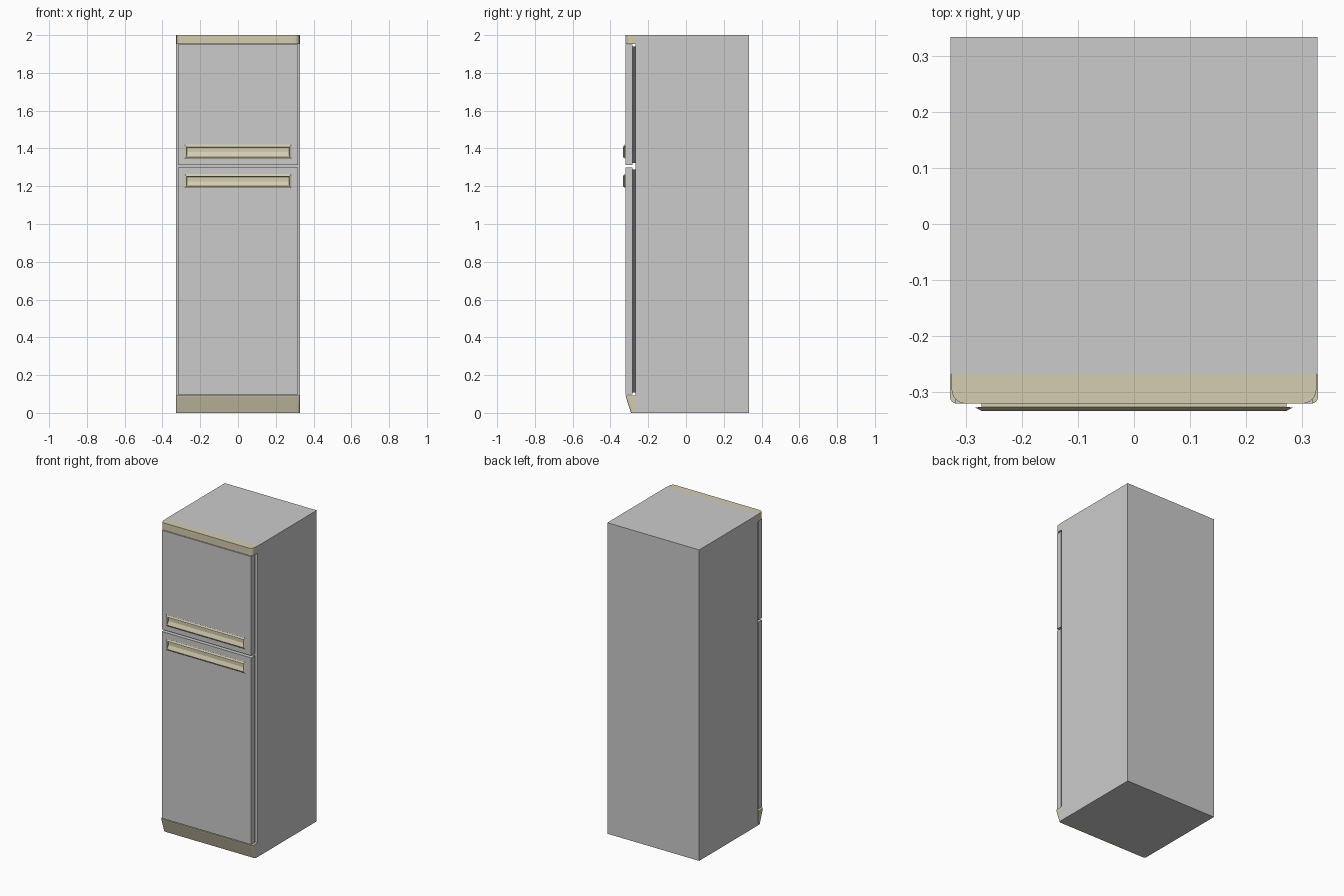
import bpy, bmesh, math

if "Cube" in bpy.data.objects:
    bpy.data.objects.remove(bpy.data.objects["Cube"])


def material(name, color):
    m = bpy.data.materials.new(name)
    m.diffuse_color = (*color, 1)
    m.use_nodes = True
    m.node_tree.nodes["Principled BSDF"].inputs["Base Color"].default_value = m.diffuse_color
    return m


cream = material("cream_plastic", (0.66, 0.61, 0.44))
dark = material("dark_seal", (0.1, 0.1, 0.1))


def loft(name, loops, mat=None):
    """Skin a stack of equal-length point loops and cap both ends."""
    bm = bmesh.new()
    rings = [[bm.verts.new(p) for p in loop] for loop in loops]
    n = len(rings[0])
    for a, b in zip(rings, rings[1:]):
        for i in range(n):
            j = (i + 1) % n
            bm.faces.new((a[i], a[j], b[j], b[i]))
    bm.faces.new(rings[0])
    bm.faces.new(rings[-1])
    bmesh.ops.recalc_face_normals(bm, faces=bm.faces)
    me = bpy.data.meshes.new(name)
    bm.to_mesh(me)
    bm.free()
    ob = bpy.data.objects.new(name, me)
    bpy.context.collection.objects.link(ob)
    if mat:
        me.materials.append(mat)
    return ob


def rect(hx, z0, z1, y):
    return [(-hx, y, z0), (hx, y, z0), (hx, y, z1), (-hx, y, z1)]


def box(name, hx, y0, y1, z0, z1, mat=None):
    return loft(name, [rect(hx, z0, z1, y0), rect(hx, z0, z1, y1)], mat)


def plan(hx, back, front, r, z, steps=6):
    """Horizontal outline whose two front corners are rounded."""
    pts = [(hx, back, z)]
    for s in (0, 1):
        for i in range(steps + 1):
            a = math.pi / 2 * (s + i / steps)
            cx = (hx - r) * (1 - 2 * s)
            pts.append((cx + r * math.cos(a), front + r - r * math.sin(a), z))
    return pts + [(-hx, back, z)]


# Cabinet
box("cabinet", 0.327, -0.267, 0.333, 0, 2)

# Top trim and sloping kick plate
loft("top_trim", [plan(0.325, -0.267, -0.32, 0.025, z) for z in (1.953, 2.0)], cream)
loft("kick_plate", [plan(0.327, -0.267, -0.291, 0.012, 0),
                    plan(0.328, -0.267, -0.318, 0.012, 0.083),
                    plan(0.328, -0.267, -0.32, 0.012, 0.092)], cream)

# Doors with seals and recessed handles
for part, z0, z1, h in (("freezer", 1.312, 1.949, 1.345), ("fridge", 0.097, 1.298, 1.19)):
    box(part + "_door", 0.318, -0.32, -0.282, z0, z1)
    box(part + "_seal", 0.308, -0.283, -0.266, z0 + 0.01, z1 - 0.01, dark)
    loft(part + "_handle", [rect(0.272, h + 0.006, h + 0.068, -0.319),
                            rect(0.272, h + 0.006, h + 0.068, -0.326),
                            rect(0.283, h, h + 0.076, -0.327),
                            rect(0.272, h + 0.011, h + 0.062, -0.333),
                            rect(0.269, h + 0.035, h + 0.060, -0.323)], cream)
